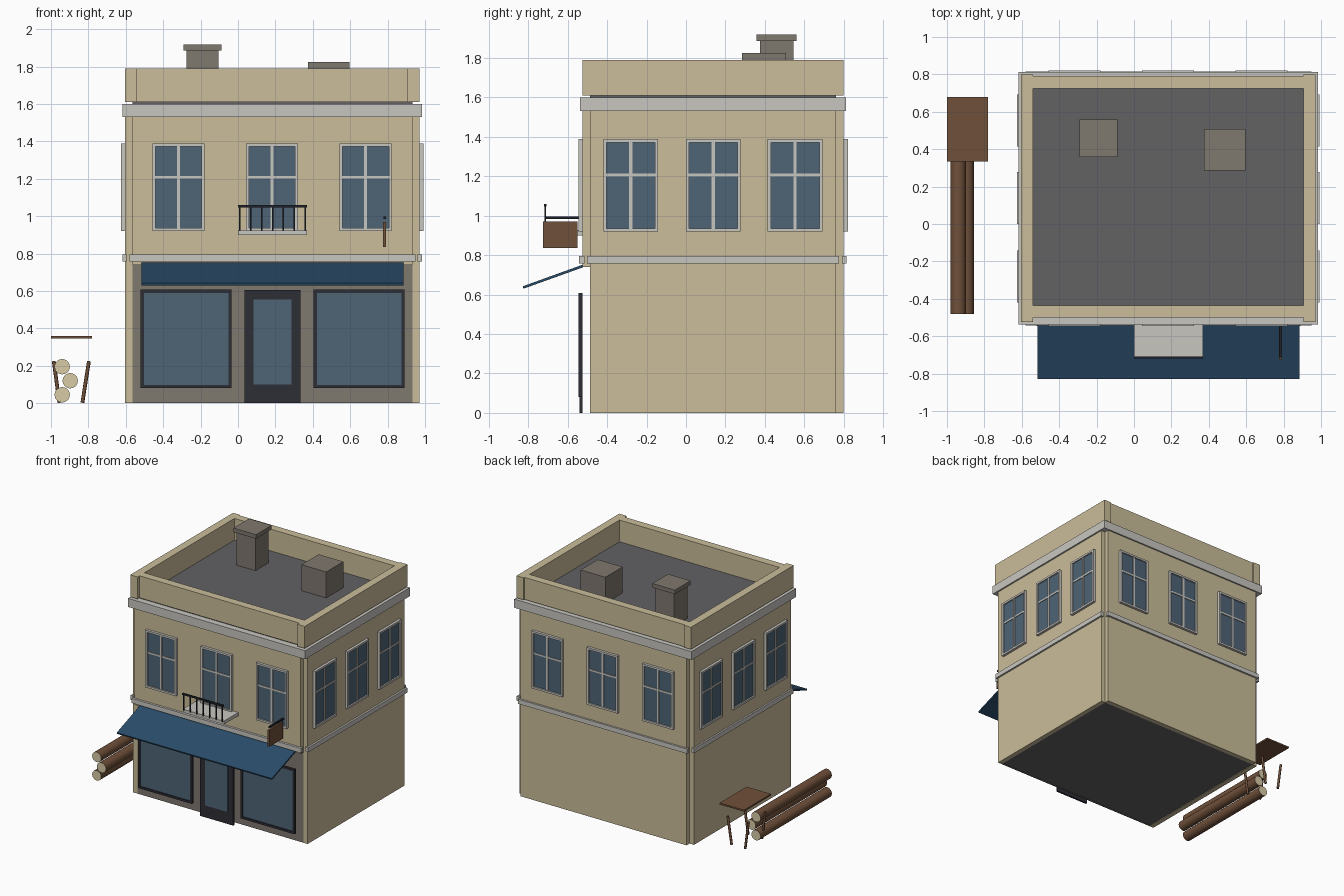
import bpy, bmesh, math
from mathutils import Matrix, Vector

default_cube = bpy.data.objects.get("Cube")
if default_cube:
    bpy.data.objects.remove(default_cube, do_unlink=True)


def material(name, hex_code):
    def linear(part):
        c = int(part, 16) / 255
        return c / 12.92 if c <= 0.04045 else ((c + 0.055) / 1.055) ** 2.4
    colour = [linear(hex_code[i:i + 2]) for i in (0, 2, 4)] + [1]
    mat = bpy.data.materials.new(name)
    mat.use_nodes = True
    mat.diffuse_color = colour
    bsdf = mat.node_tree.nodes["Principled BSDF"]
    bsdf.inputs["Base Color"].default_value = colour
    bsdf.inputs["Roughness"].default_value = 0.8
    return mat


TAN = material("tan plaster", "cbbd9a")
TRIM = material("pale trim", "c8c6c0")
GLASS = material("blue grey glass", "4e6476")
FRAME = material("dark frame", "2d2d36")
STONE = material("grey stone", "7f786f")
ROOF = material("roof grey", "626264")
AWNING = material("awning blue", "2a4c69")
WOOD = material("brown wood", "70503a")
CREAM = material("cut log cream", "d8cba6")
IRON = material("black iron", "1f2229")


def finish(name, bm, *mats, matrix=Matrix()):
    bmesh.ops.recalc_face_normals(bm, faces=bm.faces)
    mesh = bpy.data.meshes.new(name)
    bm.to_mesh(mesh)
    bm.free()
    for mat in mats:
        mesh.materials.append(mat)
    obj = bpy.data.objects.new(name, mesh)
    obj.matrix_world = matrix
    bpy.context.collection.objects.link(obj)
    return obj


def boxes(name, mat, *ranges, matrix=Matrix()):
    """One object made of boxes, each given as x0, x1, y0, y1, z0, z1."""
    bm = bmesh.new()
    for x0, x1, y0, y1, z0, z1 in ranges:
        place = Matrix.Translation(((x0 + x1) / 2, (y0 + y1) / 2, (z0 + z1) / 2))
        size = Matrix.Diagonal((x1 - x0, y1 - y0, z1 - z0, 1))
        bmesh.ops.create_cube(bm, size=1, matrix=place @ size)
    return finish(name, bm, mat, matrix=matrix)


def border(x0, x1, y0, y1, z0, z1, t):
    """Four bars framing an upright rectangle."""
    return [(x0, x0 + t, y0, y1, z0, z1), (x1 - t, x1, y0, y1, z0, z1),
            (x0 + t, x1 - t, y0, y1, z0, z0 + t), (x0 + t, x1 - t, y0, y1, z1 - t, z1)]


def rod(name, start, end, radius, mats, sides=12):
    start, end = Vector(start), Vector(end)
    axis = end - start
    bm = bmesh.new()
    bmesh.ops.create_cone(bm, cap_ends=True, segments=sides, radius1=radius,
                          radius2=radius, depth=axis.length)
    for face in bm.faces:
        cap = abs(face.normal.z) > 0.9
        face.smooth = not cap
        face.material_index = len(mats) - 1 if cap else 0
    turn = axis.to_track_quat('Z', 'Y').to_matrix().to_4x4()
    finish(name, bm, *mats, matrix=Matrix.Translation((start + end) / 2) @ turn)


# Footprint: outer faces and the inner core lines
L, R, F, B = -0.605, 0.97, -0.525, 0.80
IL, IR, IF, IB = -0.565, 0.933, -0.487, 0.762
CORNICE, TOP = 1.53, 1.79

# Walls with notched corners, floor and shopfront
boxes("wall_core", TAN, (IL, IR, IF + 0.01, IB, 0.02, 1.6))
boxes("ground_floor_slab", ROOF, (IL, IR, IF + 0.01, IB, 0.004, 0.02))
boxes("front_upper_wall", TAN, (IL, IR, F, IF + 0.01, 0.74, CORNICE))
boxes("back_wall", TAN, (IL, IR, IB, B, 0, CORNICE))
boxes("left_wall", TAN, (IR, R, IF, IB, 0, CORNICE))
boxes("right_wall", TAN, (L, IL, IF, IB, 0, CORNICE))
boxes("shopfront_panel", STONE, (IL, IR, IF, IF + 0.01, 0, 0.74))

# Trim, roof and parapet
boxes("cornice", TRIM, (L - 0.012, R + 0.013, F - 0.013, B + 0.012, CORNICE, 1.6))
boxes("string_course", TRIM,
      (IL - 0.015, IR + 0.015, F - 0.018, F + 0.01, 0.757, 0.795),
      (IL - 0.015, IR + 0.015, B - 0.01, B + 0.015, 0.757, 0.795),
      (L - 0.013, L + 0.01, IF - 0.015, IB + 0.015, 0.757, 0.795),
      (R - 0.01, R + 0.015, IF - 0.015, IB + 0.015, 0.757, 0.795))
boxes("roof_deck", ROOF, (IL, IR, IF, IB, 1.6, 1.613))
boxes("parapet", TAN,
      (L, L + 0.065, F, B, 1.61, TOP), (R - 0.065, R, F, B, 1.61, TOP),
      (L + 0.065, R - 0.065, -0.5, -0.435, 1.61, TOP),
      (L + 0.065, R - 0.065, 0.725, 0.79, 1.61, TOP))
boxes("chimney_stack", STONE, (-0.275, -0.105, 0.375, 0.545, 1.61, 1.885))
boxes("chimney_cap", STONE, (-0.292, -0.088, 0.358, 0.56, 1.885, 1.918))
boxes("roof_vent_box", STONE, (0.373, 0.597, 0.285, 0.507, 1.61, 1.825))


# Upper windows, built facing -y and turned onto each wall
def upper_window(name, x, y, angle):
    place = Matrix.Translation((x, y, 0)) @ Matrix.Rotation(math.radians(angle), 4, 'Z')
    w, z0, z1 = 0.139, 0.92, 1.388
    boxes(name + "_glass", GLASS, (-w + 0.01, w - 0.01, -0.01, 0.005, z0 + 0.01, z1 - 0.01),
          matrix=place)
    bars = border(-w, w, -0.021, 0.005, z0, z1, 0.016)
    bars += [(-0.008, 0.008, -0.017, 0, z0 + 0.016, z1 - 0.016),
             (-w + 0.016, w - 0.016, -0.016, 0, 1.2, 1.214)]
    boxes(name + "_frame", TRIM, *bars, matrix=place)


for i, x in enumerate((-0.317, 0.183, 0.683)):
    upper_window(f"front_window_{i}", x, F, 0)
    upper_window(f"back_window_{i}", x, B, 180)
for i, y in enumerate((-0.28, 0.138, 0.553)):
    upper_window(f"left_window_{i}", R, y, 90)
    upper_window(f"right_window_{i}", L, y, -90)

# Shop windows and door
for side, x0 in (("right", -0.52), ("left", 0.405)):
    x1 = x0 + 0.486
    boxes(f"{side}_shop_glass", GLASS, (x0 + 0.01, x1 - 0.01, -0.537, -0.528, 0.09, 0.597))
    boxes(f"{side}_shop_frame", FRAME, *border(x0, x1, -0.545, -0.525, 0.08, 0.607, 0.017))
boxes("door_leaf", FRAME, (0.035, 0.335, -0.54, -0.525, 0, 0.605))
boxes("door_glass", GLASS, (0.082, 0.287, -0.545, -0.538, 0.1, 0.555))

# Sloping awning
bm = bmesh.new()
edge = [bm.verts.new((-0.515, y, z)) for y, z in
        ((-0.523, 0.752), (-0.523, 0.738), (-0.824, 0.63), (-0.828, 0.642))]
face = bm.faces.new(edge)
swept = bmesh.ops.extrude_face_region(bm, geom=[face])["geom"]
bmesh.ops.translate(bm, vec=(1.4, 0, 0),
                    verts=[v for v in swept if isinstance(v, bmesh.types.BMVert)])
finish("awning", bm, AWNING)

# Balcony with railing
boxes("balcony_slab", TRIM, (0, 0.37, -0.712, F, 0.9, 0.927))
rails = [(0, 0.37, -0.72, -0.708, 1.047, 1.06)]
for i in range(7):
    x = 0.01 + i * 0.0583
    rails.append((x - 0.004, x + 0.004, -0.718, -0.71, 0.92, 1.05))
boxes("balcony_railing", IRON, *rails)

# Hanging sign
boxes("sign_arm", IRON, (0.777, 0.79, -0.715, F, 0.984, 0.997))
boxes("sign_board", WOOD, (0.775, 0.79, -0.724, -0.55, 0.836, 0.97))

# Log pile
for i, (x, z) in enumerate(((-0.94, 0.195), (-0.897, 0.12), (-0.94, 0.045))):
    rod(f"log_{i}", (x, -0.48, z), (x, 0.44, z), 0.041, (WOOD, CREAM), 20)

# Work table with splayed legs
boxes("table_top", WOOD, (-1.0, -0.78, 0.333, 0.68, 0.345, 0.358))
for i, y in enumerate((0.385, 0.6)):
    rod(f"table_leg_right_{i}", (-0.985, y, 0.225), (-0.955, y, 0.002), 0.01, (WOOD,), 8)
    rod(f"table_leg_left_{i}", (-0.797, y, 0.225), (-0.832, y, 0.002), 0.01, (WOOD,), 8)
